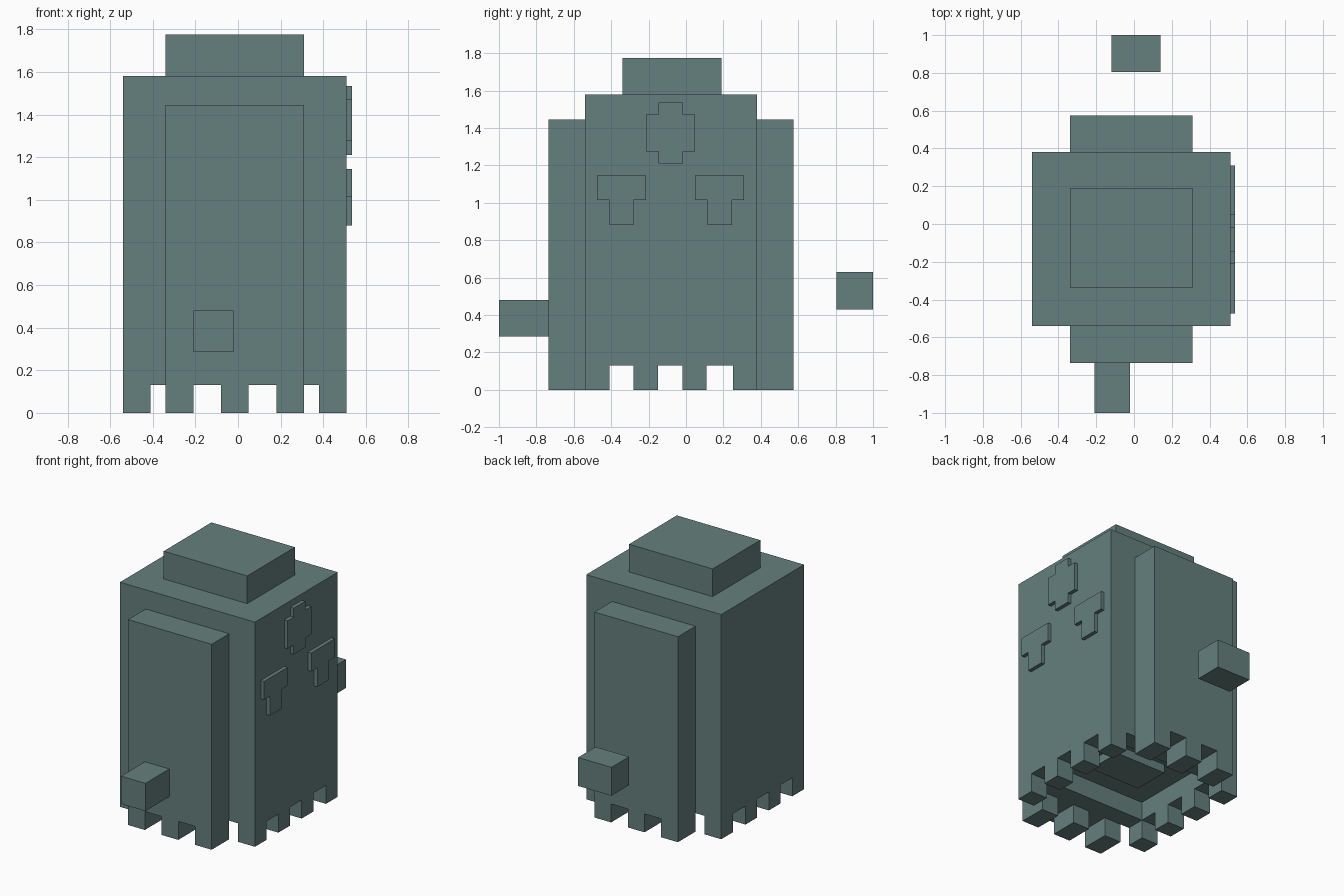
import bpy
import bmesh
from mathutils import Vector

if "Cube" in bpy.data.objects:
    bpy.data.objects.remove(bpy.data.objects["Cube"])

mat = bpy.data.materials.new("slate teal")
mat.diffuse_color = (0.13, 0.215, 0.205, 1)
mat.use_nodes = True
mat.node_tree.nodes["Principled BSDF"].inputs["Base Color"].default_value = mat.diffuse_color


def link(name, bm):
    bmesh.ops.recalc_face_normals(bm, faces=bm.faces)
    me = bpy.data.meshes.new(name)
    bm.to_mesh(me)
    bm.free()
    me.materials.append(mat)
    ob = bpy.data.objects.new(name, me)
    bpy.context.collection.objects.link(ob)
    return ob


def box(name, x, y, z):
    bm = bmesh.new()
    bmesh.ops.create_cube(bm, size=1)
    for v in bm.verts:
        v.co = Vector([r[0] if c < 0 else r[1] for c, r in zip(v.co, (x, y, z))])
    return link(name, bm)


def relief(name, outline):
    # Raised plate on the right side, extruded from a (y, z) outline
    bm = bmesh.new()
    face = bm.faces.new([bm.verts.new((0.51, y, z)) for y, z in outline])
    ext = bmesh.ops.extrude_face_region(bm, geom=[face])
    moved = [g for g in ext["geom"] if isinstance(g, bmesh.types.BMVert)]
    bmesh.ops.translate(bm, verts=moved, vec=(0.026, 0, 0))
    return link(name, bm)


# Main body with a shallow recess underneath
body = box("body", (-0.54, 0.51), (-0.54, 0.38), (0.13, 1.58))
cutter = box("recess_cutter", (-0.41, 0.38), (-0.41, 0.25), (0.0, 0.26))
cutter.hide_render = True
cutter.hide_viewport = True
cut = body.modifiers.new("recess", "BOOLEAN")
cut.operation = "DIFFERENCE"
cut.object = cutter
cut.solver = "EXACT"
box("underside_block", (-0.21, 0.18), (-0.21, 0.05), (0.20, 0.27))

# Cap on top
box("cap", (-0.34, 0.31), (-0.34, 0.19), (1.58, 1.775))

# Front and back slabs, each with three feet
for side, y in (("front", (-0.735, -0.54)), ("back", (0.38, 0.575))):
    box(side + "_slab", (-0.34, 0.31), y, (0.13, 1.445))
    for i in range(3):
        x = -0.34 + 0.26 * i
        box(f"{side}_foot_{i + 1}", (x, x + 0.13), y, (0, 0.13))

# Feet along the left and right edges
for side, x in (("left", (-0.54, -0.41)), ("right", (0.38, 0.51))):
    for i, y in enumerate((-0.54, -0.28, -0.02, 0.25)):
        box(f"{side}_foot_{i + 1}", x, (y, y + 0.13), (0, 0.13))

# Small arm block in front and floating block behind
box("arm_block", (-0.21, -0.02), (-1.0, -0.735), (0.285, 0.48))
box("floating_block", (-0.12, 0.14), (0.805, 1.0), (0.43, 0.63))

# Face: two T-shaped eyes, mirrored about y = -0.08, and a cross above
MID = -0.082
eye = [(-0.475, 1.145), (-0.475, 1.015), (-0.41, 1.015), (-0.41, 0.88),
       (-0.28, 0.88), (-0.28, 1.015), (-0.213, 1.015), (-0.213, 1.145)]
relief("eye_front", eye)
relief("eye_back", [(2 * MID - y, z) for y, z in eye])
quarter = [(0.065, 1.535), (0.065, 1.472), (0.131, 1.472),
           (0.131, 1.275), (0.065, 1.275), (0.065, 1.21)]
relief("forehead_cross", [(MID + d, z) for d, z in quarter]
       + [(MID - d, z) for d, z in reversed(quarter)])
